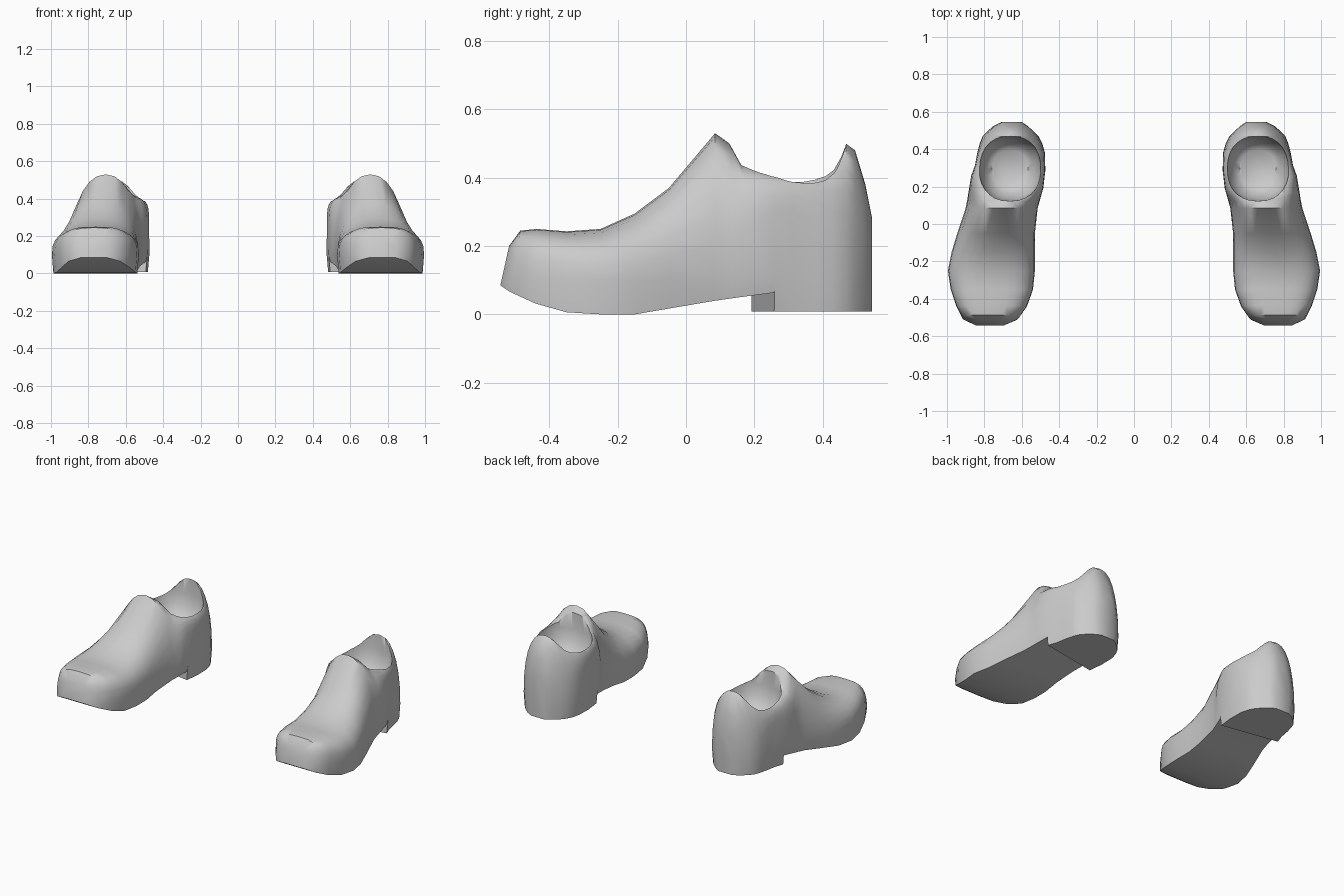
import bpy, bmesh, math
from mathutils import Matrix

if "Cube" in bpy.data.objects:
    bpy.data.objects.remove(bpy.data.objects["Cube"])

mat = bpy.data.materials.new("light_grey")
mat.diffuse_color = (0.6, 0.6, 0.6, 1)
mat.use_nodes = True
mat.node_tree.nodes["Principled BSDF"].inputs["Base Color"].default_value = mat.diffuse_color

WALL = 0.1    # height where the sole edge turns into the arched upper
ARCH = 14     # segments over each arch
BREAST = .225  # where the heel block starts

# y, inner x, outer x, top z, squareness of the arch
SECTIONS = [
    (-.54, .69, .85, .20, 4),
    (-.508, .62, .915, .245, 3.5),
    (-.44, .572, .95, .25, 3.3),
    (-.35, .54, .98, .243, 3),
    (-.25, .53, .995, .25, 2.6),
    (-.15, .53, .975, .295, 2.3),
    (-.05, .53, .945, .37, 2.2),
    (.085, .515, .90, .53, 2.1),
    (.128, .505, .89, .50, 2.4),
    (.155, .50, .885, .44, 4),
    (BREAST, .485, .87, .412, 7),
    (.30, .474, .85, .402, 8),
    (.38, .476, .838, .42, 5),
    (.43, .49, .825, .46, 3),
    (.468, .51, .81, .50, 2.3),
    (.495, .535, .785, .48, 2.2),
    (.525, .57, .75, .38, 2.5),
    (.545, .60, .71, .28, 3),
]


def spow(v, e):
    return math.copysign(abs(v) ** e, v)


def sole(y):
    """Toe spring at the front, rising arch towards the heel."""
    return 1.25 * max(0, -.28 - y) ** 2 + .17 * max(0, y + .15)


def section(y, xi, xo, zt, n, zb):
    """Flat sole edge plus a super-elliptic arch over the foot."""
    c, w = (xi + xo) / 2, (xo - xi) / 2
    lean = 2 * max(0, -.43 - y)                    # toe cap slopes back
    skew = max(0, .18 - 1.4 * abs(y - BREAST))     # heel breast runs at an angle
    pts = [(c - w + .008, zb)]
    for i in range(ARCH + 1):
        a = math.pi * (1 - i / ARCH)
        pts.append((c + w * spow(math.cos(a), 2 / n),
                    WALL + (zt - WALL) * abs(math.sin(a)) ** (2 / n)))
    pts.append((c + w - .008, zb))
    return [(x, y + lean * (z - WALL) + skew * (x - c), z) for x, z in pts]


def loft(name, rings):
    """Closed skin through equal-length rings, capped at both ends."""
    bm = bmesh.new()
    loops = [[bm.verts.new(p) for p in r] for r in rings]
    for a, b in zip(loops, loops[1:]):
        for i in range(len(a)):
            j = (i + 1) % len(a)
            bm.faces.new((a[i], a[j], b[j], b[i]))
    bm.faces.new(loops[0])
    bm.faces.new(loops[-1])
    bmesh.ops.remove_doubles(bm, verts=bm.verts, dist=1e-4)
    bmesh.ops.recalc_face_normals(bm, faces=bm.faces)
    me = bpy.data.meshes.new(name)
    bm.to_mesh(me)
    bm.free()
    me.materials.append(mat)
    ob = bpy.data.objects.new(name, me)
    bpy.context.collection.objects.link(ob)
    return ob


def oval(z, s):
    """Foot opening outline at height z."""
    return [(.662 + .166 * s * spow(math.cos(a), .88),
             .296 + .171 * s * spow(math.sin(a), .88), z)
            for a in (2 * math.pi * i / 28 for i in range(28))]


# shoe body, with a doubled section stepping down to the heel block
rings = []
for s in SECTIONS:
    if s[0] <= BREAST:
        rings.append(section(*s, sole(s[0])))
    if s[0] >= BREAST:
        rings.append(section(*s, .008))
shoe = loft("left_shoe", rings)

# hollow for the foot, rounded towards the insole
depths = [(.7, 1.04)] + [(.4 - .18 * math.sin(t), math.cos(t))
                         for t in (0, .4, .7, .95)]
hollow = loft("foot_hollow", [oval(z, s) for z, s in depths])
hollow.hide_render = True
cut = shoe.modifiers.new("opening", 'BOOLEAN')
cut.operation = 'DIFFERENCE'
cut.solver = 'EXACT'
cut.object = hollow
bpy.context.view_layer.objects.active = shoe
shoe.select_set(True)
bpy.ops.object.modifier_apply(modifier=cut.name)
bpy.data.objects.remove(hollow)
bpy.ops.object.shade_smooth_by_angle(angle=math.radians(45))

# mirrored partner
me = shoe.data.copy()
me.transform(Matrix.Scale(-1, 4, (1, 0, 0)))
me.flip_normals()
bpy.context.collection.objects.link(bpy.data.objects.new("right_shoe", me))
